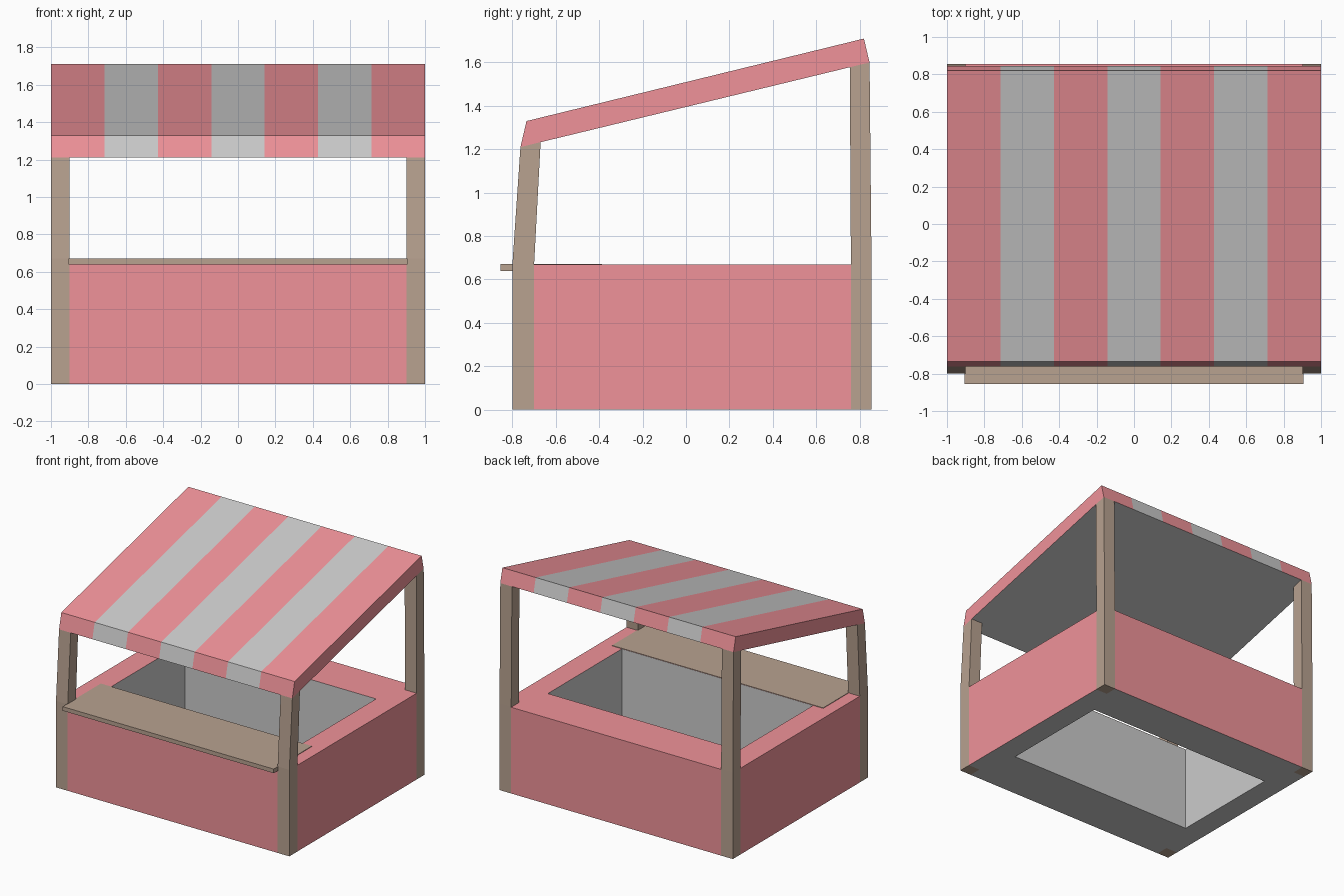
import bpy, bmesh

if "Cube" in bpy.data.objects:
    bpy.data.objects.remove(bpy.data.objects["Cube"])


def material(name, rgb):
    m = bpy.data.materials.new(name)
    m.diffuse_color = (*rgb, 1)
    m.use_nodes = True
    m.node_tree.nodes["Principled BSDF"].inputs["Base Color"].default_value = m.diffuse_color
    return m


RED = material("red", (0.87, 0.29, 0.32))
BROWN = material("brown", (0.48, 0.36, 0.28))


def finish(name, bm, mats):
    bmesh.ops.recalc_face_normals(bm, faces=bm.faces)
    me = bpy.data.meshes.new(name)
    bm.to_mesh(me)
    bm.free()
    for m in mats:
        me.materials.append(m)
    ob = bpy.data.objects.new(name, me)
    bpy.context.collection.objects.link(ob)
    return ob


def prism(profile, xs):
    """Sweep a (y, z) profile along x through the stations xs."""
    bm = bmesh.new()
    rings = [[bm.verts.new((x, y, z)) for y, z in profile] for x in xs]
    n = len(profile)
    for a, b in zip(rings, rings[1:]):
        for i in range(n):
            j = (i + 1) % n
            bm.faces.new((a[i], a[j], b[j], b[i]))
    bm.faces.new(rings[0])
    bm.faces.new(rings[-1])
    return bm


# Hollow base: plan grid with notched corners for the posts and an open middle
TOP = 0.668
xs = [-1, -0.9, -0.82, 0.82, 0.9, 1]
ys = [-0.8, -0.7, -0.385, 0.52, 0.76, 0.855]
bm = bmesh.new()
grid = [[bm.verts.new((x, y, 0)) for y in ys] for x in xs]
for i in range(5):
    for j in range(5):
        corner = i in (0, 4) and j in (0, 4)
        hole = i == 2 and j == 2
        if not corner and not hole:
            bm.faces.new((grid[i][j], grid[i + 1][j],
                          grid[i + 1][j + 1], grid[i][j + 1]))
bmesh.ops.delete(bm, geom=[v for v in bm.verts if not v.link_faces], context='VERTS')
ext = bmesh.ops.extrude_face_region(bm, geom=bm.faces[:], use_keep_orig=True)
bmesh.ops.translate(bm, vec=(0, 0, TOP),
                    verts=[g for g in ext["geom"] if isinstance(g, bmesh.types.BMVert)])
bmesh.ops.recalc_face_normals(bm, faces=bm.faces)
for f in bm.faces:
    c = f.calc_center_median()
    inner = abs(c.x) < 0.83 and -0.39 < c.y < 0.53 and abs(f.normal.z) < 0.5
    f.material_index = 0 if inner or f.normal.z < -0.5 else 1
bmesh.ops.dissolve_limit(bm, angle_limit=0.01, verts=bm.verts[:], edges=bm.edges[:],
                         delimit={'MATERIAL'})
finish("base_walls", bm, [None, RED])

# Corner posts: upright beside the base, leaning in above it
front = [(-0.8, 0), (-0.7, 0), (-0.7, 0.67), (-0.67, 1.233), (-0.763, 1.21), (-0.8, 0.67)]
back = [(0.76, 0), (0.855, 0), (0.855, 0.67), (0.846, 1.60), (0.755, 1.578), (0.76, 0.67)]
for part, profile in (("front", front), ("back", back)):
    for side, x0, x1 in (("left", -1, -0.9), ("right", 0.9, 1)):
        finish(f"{part}_{side}_post", prism(profile, (x0, x1)), [BROWN])

# Serving counter
finish("counter", prism([(-0.855, 0.64), (-0.387, 0.64), (-0.387, 0.672), (-0.855, 0.672)],
                        (-0.905, 0.905)), [BROWN])

# Striped sloping roof with a plain underside
roof = [(-0.763, 1.21), (0.846, 1.60), (0.82, 1.71), (-0.735, 1.33)]
bm = prism(roof, [-1 + 2 * i / 7 for i in range(8)])
bmesh.ops.recalc_face_normals(bm, faces=bm.faces)
for f in bm.faces:
    stripe = int((f.calc_center_median().x + 1) * 3.5)
    red = abs(f.normal.x) > 0.5 or stripe % 2 == 0
    f.material_index = 1 if red and f.normal.z > -0.7 else 0
finish("roof", bm, [None, RED])
